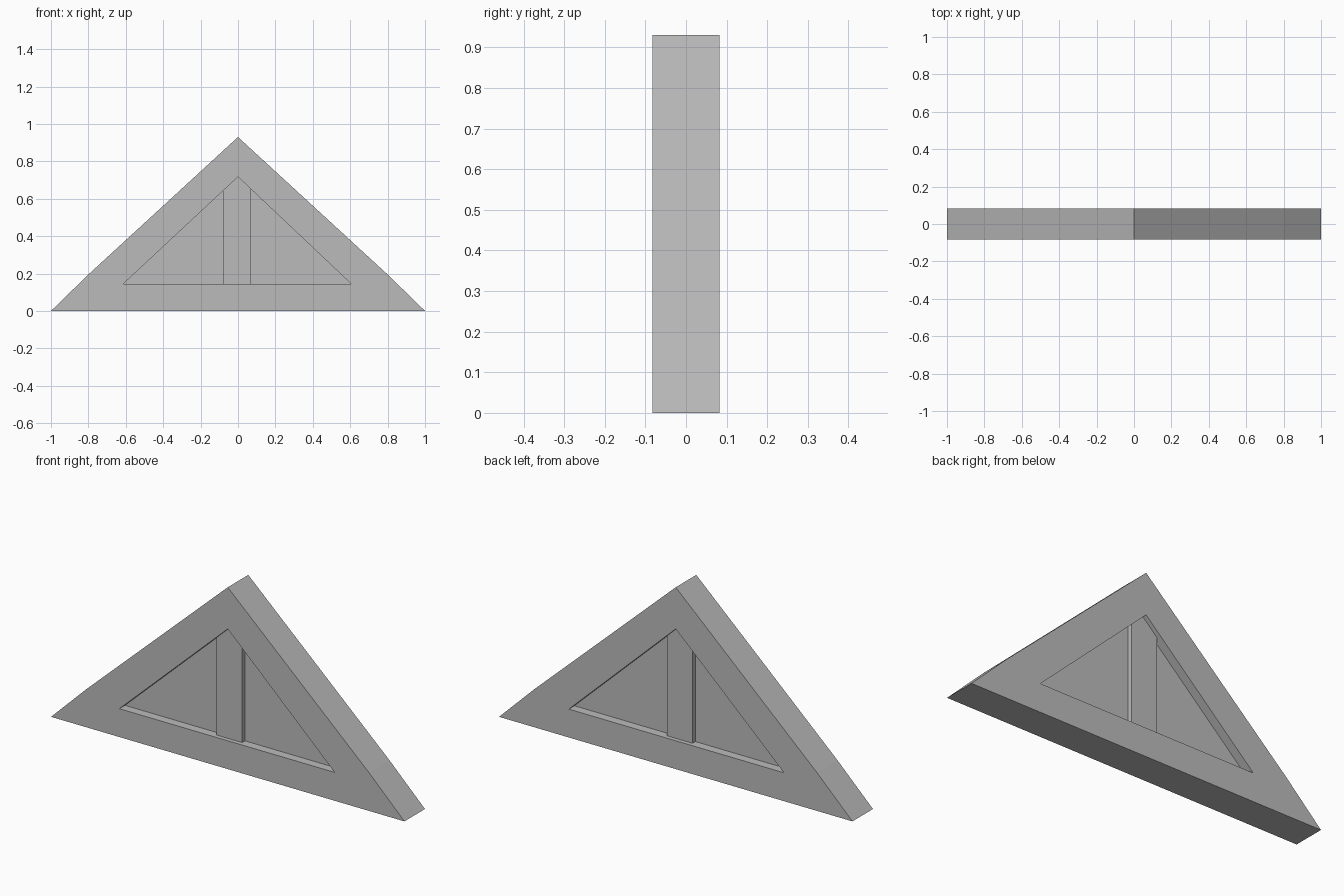
import bpy
import bmesh

cube = bpy.data.objects.get("Cube")
if cube:
    bpy.data.objects.remove(cube)

grey = bpy.data.materials.new("plain grey")
grey.use_nodes = True
colour = (0.5, 0.5, 0.5, 1)
grey.diffuse_color = colour
grey.node_tree.nodes["Principled BSDF"].inputs["Base Color"].default_value = colour


def slab(name, outline, half_depth):
    """Extrude an x-z outline symmetrically about y = 0."""
    bm = bmesh.new()
    face = bm.faces.new([bm.verts.new((x, -half_depth, z)) for x, z in outline])
    grown = bmesh.ops.extrude_face_region(bm, geom=[face])
    moved = [v for v in grown["geom"] if isinstance(v, bmesh.types.BMVert)]
    bmesh.ops.translate(bm, verts=moved, vec=(0, 2 * half_depth, 0))
    bmesh.ops.recalc_face_normals(bm, faces=bm.faces)
    mesh = bpy.data.meshes.new(name)
    bm.to_mesh(mesh)
    bm.free()
    mesh.materials.append(grey)
    obj = bpy.data.objects.new(name, mesh)
    bpy.context.collection.objects.link(obj)
    return obj


FRAME, POST, PANEL = 0.083, 0.061, 0.038  # half depths
apex, inner_apex = (0, 0.93), (0, 0.717)
sill_top, foot = 0.145, 0.76
corner = {-1: -0.613, 1: 0.605}  # lower corners of the opening

# Sloping rafters with slightly steeper feet, mitred at the ridge
for side, label in ((1, "left"), (-1, "right")):
    slab(label + "_rafter",
         [(side, 0), (side * 0.8, 0.195), apex, inner_apex,
          (corner[side], sill_top), (side * foot, 0)], FRAME)

# Sill between the rafter feet
slab("sill", [(-foot, 0), (foot, 0), (corner[1], sill_top), (corner[-1], sill_top)], FRAME)

# Recessed infill panel
slab("panel", [(corner[-1], sill_top), (corner[1], sill_top), inner_apex], PANEL)


# Centre post, its top cut to the slope of the rafters
def slope_height(x):
    end = corner[1 if x > 0 else -1]
    return inner_apex[1] + (sill_top - inner_apex[1]) * x / end


post_right, post_left = -0.08, 0.066
slab("centre_post",
     [(post_right, sill_top), (post_left, sill_top), (post_left, slope_height(post_left)),
      inner_apex, (post_right, slope_height(post_right))], POST)
